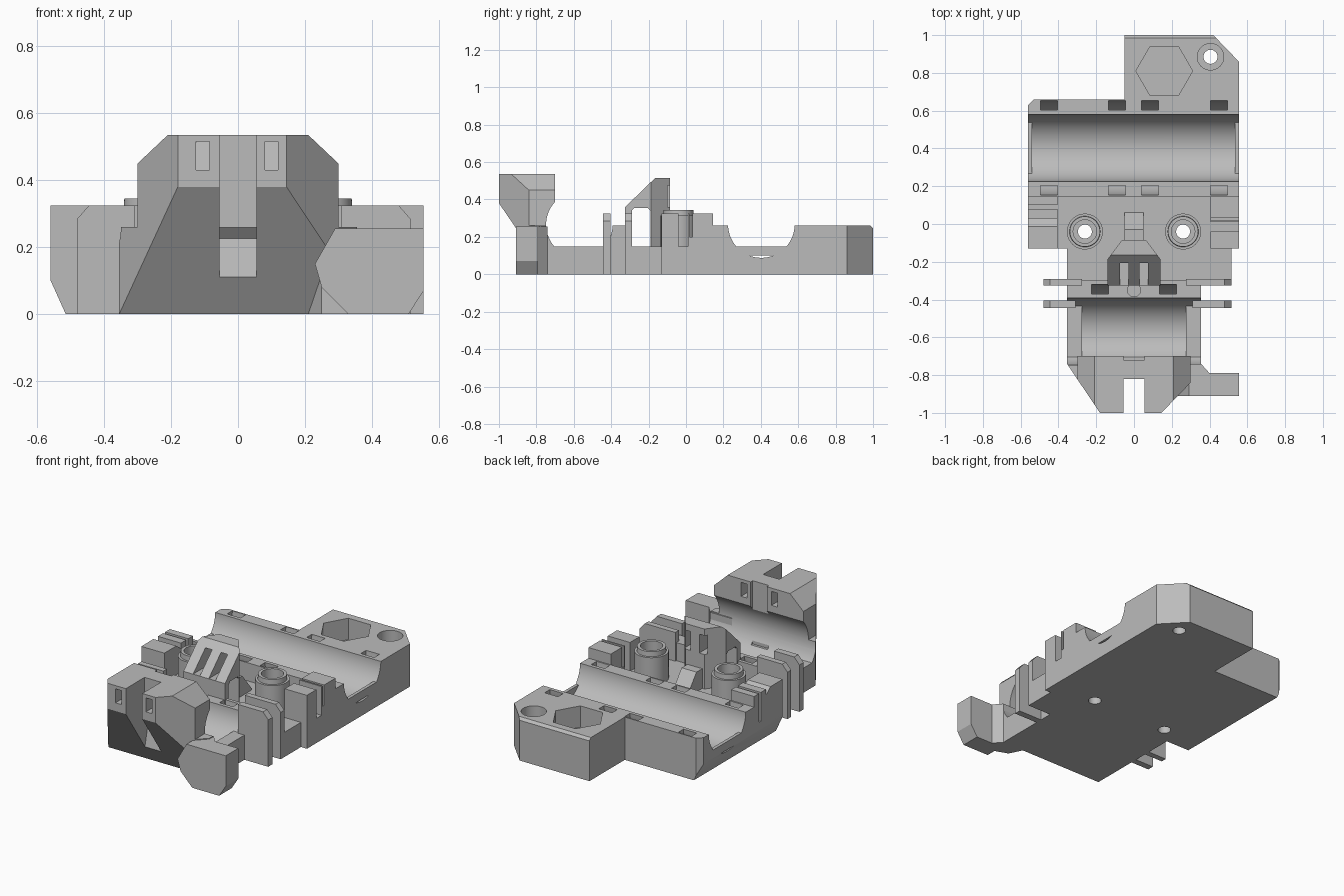
import bpy, bmesh
from math import sin, cos, pi, radians

old = bpy.data.objects.get("Cube")
if old:
    bpy.data.objects.remove(old, do_unlink=True)

grey = bpy.data.materials.new("plain_grey")
grey.use_nodes = True
tone = (0.5, 0.5, 0.5, 1)
grey.diffuse_color = tone
grey.node_tree.nodes["Principled BSDF"].inputs["Base Color"].default_value = tone

ROD_R, ROD_Z = 0.178, 0.266
BACK_ROD, FRONT_ROD = 0.403, -0.57
LEDGE = 0.15
parts = []


def prism(name, pts, axis, a, b, keep=True):
    """Extrude a closed profile along an axis from a to b."""
    place = {"x": lambda u, v, t: (t, u, v),
             "y": lambda u, v, t: (u, t, v),
             "z": lambda u, v, t: (u, v, t)}[axis]
    bm = bmesh.new()
    low = [bm.verts.new(place(u, v, a)) for u, v in pts]
    high = [bm.verts.new(place(u, v, b)) for u, v in pts]
    bm.faces.new(low)
    bm.faces.new(high)
    n = len(pts)
    for i in range(n):
        j = (i + 1) % n
        bm.faces.new((low[i], low[j], high[j], high[i]))
    bmesh.ops.recalc_face_normals(bm, faces=bm.faces)
    mesh = bpy.data.meshes.new(name)
    bm.to_mesh(mesh)
    bm.free()
    mesh.materials.append(grey)
    ob = bpy.data.objects.new(name, mesh)
    bpy.context.collection.objects.link(ob)
    if keep:
        parts.append(ob)
    return ob


def rect(u0, u1, v0, v1):
    return [(u0, v0), (u1, v0), (u1, v1), (u0, v1)]


def box(name, x0, x1, y0, y1, z0, z1, keep=True):
    return prism(name, rect(x0, x1, y0, y1), "z", z0, z1, keep)


def arc(u, v, r, a0=0, a1=360, n=48):
    return [(u + r * cos(radians(a0 + (a1 - a0) * i / n)),
             v + r * sin(radians(a0 + (a1 - a0) * i / n))) for i in range(n + 1)]


def ring(u, v, r, n=48):
    return arc(u, v, r, n=n)[:-1]


def carve(ob, cutter, mode="DIFFERENCE"):
    """Apply a boolean and throw the cutter away."""
    mod = ob.modifiers.new("carve", "BOOLEAN")
    mod.operation, mod.solver, mod.object = mode, "EXACT", cutter
    bpy.context.view_layer.objects.active = ob
    bpy.ops.object.modifier_apply(modifier=mod.name)
    cutter.hide_render = True
    bpy.data.objects.remove(cutter, do_unlink=True)


def cut_box(ob, *size):
    carve(ob, box("cutter", *size, keep=False))


def cut_prism(ob, pts, axis, a, b):
    carve(ob, prism("cutter", pts, axis, a, b, False))


def cut_rod(ob, y):
    cut_prism(ob, ring(y, ROD_Z, ROD_R, 64), "x", -1, 1)


def cut_tie(ob, y, x):
    """Curved cable tie tunnel passing under the rod groove."""
    pts = arc(y, ROD_Z, 0.25, 180, 360, 24) + arc(y, ROD_Z, 0.2, 360, 180, 24)
    cut_prism(ob, pts, "x", x - 0.045, x + 0.045)


# Rear body with its rod groove
body = prism("rear_body", [(-0.13, 0), (0.66, 0), (0.66, 0.26), (0.145, 0.26),
                           (0.145, LEDGE), (-0.13, LEDGE)], "x", -0.56, 0.555)
cut_rod(body, BACK_ROD)
for x in (-0.45, -0.09, 0.085, 0.45):
    cut_tie(body, BACK_ROD, x)
cut_prism(body, [(-0.6, 0.1), (-0.56, 0.1), (-0.515, 0), (-0.515, -0.1), (-0.6, -0.1)], "y", -0.5, 1)
cut_prism(body, [(-0.57, 0.62), (-0.52, 0.67), (-0.57, 0.67)], "z", -1, 1)
for x0, x1 in ((-0.56, -0.54), (0.535, 0.555)):
    box("rear_groove_lip", x0, x1, 0.24, 0.56, 0.1, LEDGE)

# Rear mounting flange with nut pocket and screw hole
flange = prism("rear_flange", [(-0.05, 0.66), (0.555, 0.66), (0.555, 0.86),
                               (0.42, 1), (-0.05, 1)], "z", 0, 0.26)
cut_prism(flange, [(0.975, 0.27), (1.01, 0.235), (1.01, 0.27)], "x", -1, 1)
cut_prism(flange, ring(0.16, 0.81, 0.15, 6), "z", 0.13, 1)
cut_prism(flange, ring(0.405, 0.885, 0.07), "z", 0.1, 1)
cut_prism(flange, ring(0.405, 0.885, 0.037), "z", -1, 1)

# Side blocks beside the screw posts
left_block = box("right_side_block", -0.56, -0.405, -0.13, 0.145, 0.1, 0.325)
cut_box(left_block, -0.6, -0.3, 0.08, 0.1, LEDGE, 1)
cut_prism(left_block, [(-0.02, 0.33), (0.03, 0.33), (0.03, 0.29)], "x", -1, 1)
right_block = box("left_side_block", 0.405, 0.555, -0.13, 0.145, 0.1, 0.325)
cut_box(right_block, 0.3, 0.6, -0.04, 0.01, LEDGE, 1)
cut_box(right_block, 0.3, 0.6, 0.02, 0.035, 0.2, 1)

# Hollow screw posts
for x in (-0.26, 0.26):
    post = prism("screw_post", ring(x, -0.04, 0.095), "z", 0.1, 0.345)
    for v in post.data.vertices:
        if v.co.z > 0.3:
            v.co.x = x + (v.co.x - x) * 0.84
            v.co.y = -0.04 + (v.co.y + 0.04) * 0.84
    collar = prism("collar", ring(x, -0.04, 0.095), "z", LEDGE, 0.315, False)
    carve(post, collar, "UNION")
    cut_prism(post, ring(x, -0.04, 0.062), "z", 0.27, 1)
    for ob in (post, body):
        cut_prism(ob, ring(x, -0.04, 0.037), "z", -1, 1)

# Middle floor and the front rod cradle
box("middle_floor", -0.355, 0.515, -0.3, -0.13, 0, LEDGE)
cradle = prism("front_cradle", [(-0.74, 0), (-0.3, 0), (-0.3, 0.26), (-0.5, 0.26),
                                (-0.5, LEDGE), (-0.74, LEDGE)], "x", -0.355, 0.355)
cut_rod(cradle, FRONT_ROD)
for x in (-0.18, 0.18):
    cut_tie(cradle, FRONT_ROD, x)
cut_prism(cradle, ring(0, -0.35, 0.035, 24), "z", 0.05, 1)
for s in (-1, 1):
    x0, x1 = sorted((s * 0.275, s * 0.355))
    box("front_groove_lip", x0, x1, -0.72, -0.42, 0.05, LEDGE)

# Thin upright side clips
for s, end in ((-1, 0.48), (1, 0.515)):
    for y0, y1, inner in ((-0.445, -0.405, 0.31), (-0.325, -0.29, 0.275)):
        pts = [(inner, 0), (end, 0), (end, 0.285), (end - 0.035, 0.325), (inner, 0.325)]
        prism("side_clip", [(s * u, v) for u, v in pts], "y", y0, y1)

# Belt holder: arched bridge with a sloping front
holder = prism("belt_holder", [(-0.325, 0.14), (-0.325, 0.36), (-0.165, 0.515), (-0.085, 0.515),
                               (-0.085, 0.14), (-0.19, 0.14), (-0.19, 0.34), (-0.205, 0.355),
                               (-0.275, 0.355), (-0.29, 0.34), (-0.29, 0.14)], "x", -0.14, 0.14)
for s in (-1, 1):
    cut_prism(holder, [(s * 0.06, -0.08), (s * 0.15, -0.2), (s * 0.2, -0.08)], "z", -1, 1)
    x0, x1 = sorted((s * 0.03, s * 0.075))
    cut_box(holder, x0, x1, -0.5, 0, 0.36, 0.475)
prism("belt_ramp", [(-0.09, 0.14), (0.06, 0.14), (0.06, 0.16), (-0.03, 0.27), (-0.09, 0.27)],
      "x", -0.05, 0.05)

# Front tower: front outline, crossed with plan and side outlines
tower = prism("front_tower", [(-0.355, 0), (0.355, 0), (0.355, 0.26), (0.3, 0.26), (0.3, 0.45),
                              (0.21, 0.535), (-0.21, 0.535), (-0.3, 0.45), (-0.3, 0.26),
                              (-0.355, 0.26)], "y", -1, -0.7)
plan = prism("plan", [(-0.4, -0.6), (-0.4, -0.673), (-0.18, -1), (-0.18, -1.1), (0.145, -1.1),
                      (0.145, -1), (0.4, -0.737), (0.4, -0.6)], "z", -1, 1, False)
carve(tower, plan, "INTERSECT")
cut_prism(tower, [(-0.74, 0), (-1, 0.38), (-1.1, 0.526), (-1.1, -0.1), (-0.74, -0.1)], "x", -1, 1)
cut_rod(tower, FRONT_ROD)
cut_box(tower, -0.055, 0.055, -1.1, -0.82, 0.1, 1)
cut_prism(tower, [(-0.83, 0.05), (-0.79, 0.225), (-0.83, 0.27)], "x", -0.055, 0.055)
cut_box(tower, -0.055, 0.055, -0.72, -0.6, 0.1, 1)
for x in (-0.105, 0.1):
    cut_box(tower, x - 0.02, x + 0.02, -1.1, -0.5, 0.43, 0.515)

# Chamfered side arm at the front
arm = prism("front_arm", [(0.33, 0), (0.51, 0), (0.555, 0.07), (0.555, 0.255), (0.29, 0.255),
                          (0.23, 0.15), (0.25, 0.08)], "y", -0.91, -0.79)
prism("arm_root", [(0.21, -0.74), (0.355, -0.74), (0.4, -0.79), (0.33, -0.85), (0.25, -0.82)],
      "z", 0, 0.255)

# Smooth the round surfaces and keep the edges crisp
for ob in bpy.context.selected_objects:
    ob.select_set(False)
for ob in parts:
    ob.select_set(True)
bpy.context.view_layer.objects.active = body
bpy.ops.object.shade_smooth_by_angle(angle=radians(28))
